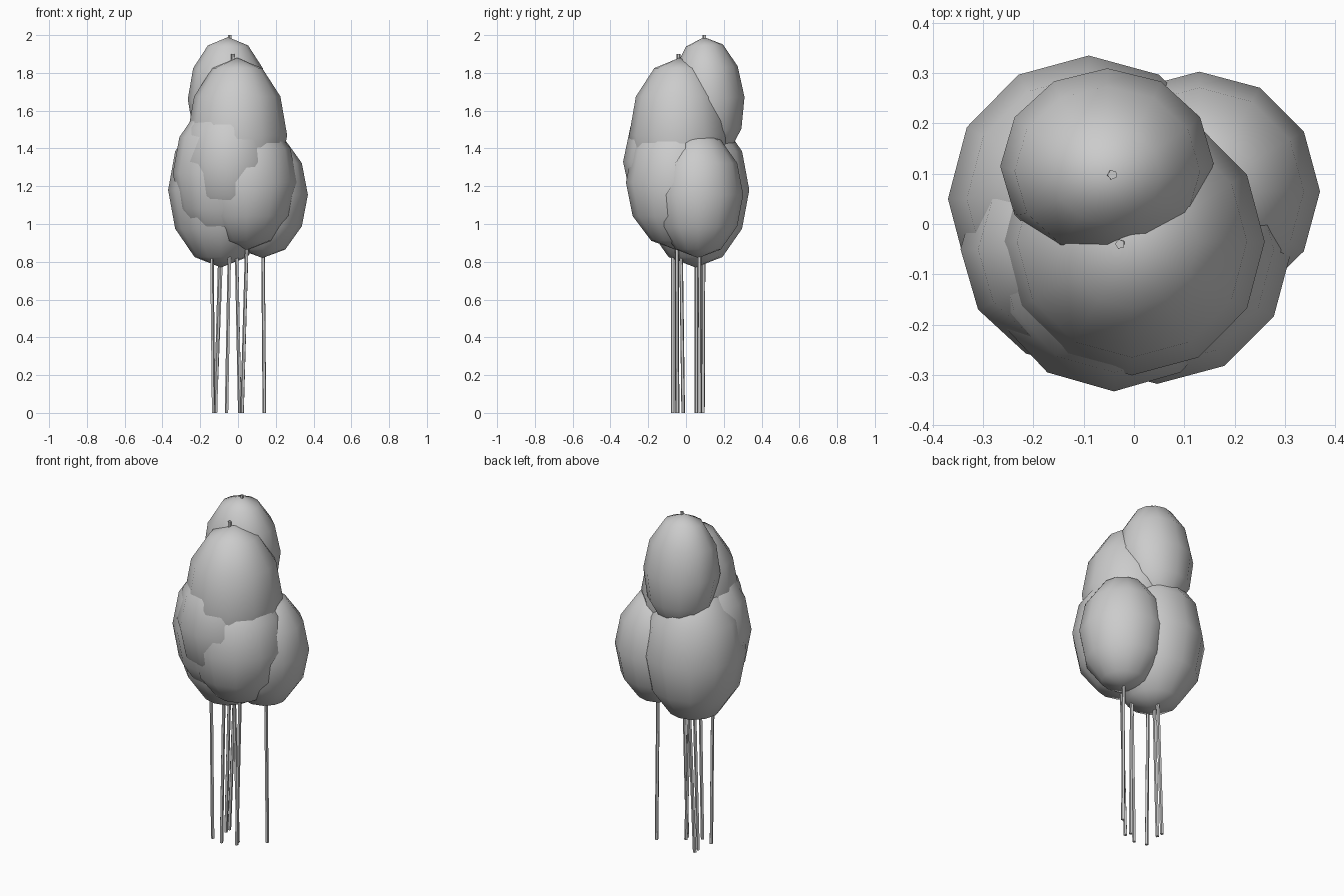
import bpy
from mathutils import Vector

if "Cube" in bpy.data.objects:
    bpy.data.objects.remove(bpy.data.objects["Cube"])

grey = bpy.data.materials.new("plain_grey")
grey.diffuse_color = (0.6, 0.6, 0.6, 1)
grey.use_nodes = True
grey.node_tree.nodes["Principled BSDF"].inputs["Base Color"].default_value = grey.diffuse_color


def foliage(name, centre, radii, tilt=0.0):
    """Smooth twelve-sided egg of leaves."""
    bpy.ops.mesh.primitive_uv_sphere_add(segments=12, ring_count=6, radius=1,
                                         location=centre, rotation=(tilt, 0, 0))
    ob = bpy.context.object
    ob.name = name
    ob.scale = radii
    ob.data.materials.append(grey)
    bpy.ops.object.shade_smooth()


def stem(name, foot, tip, radius=0.01):
    """Thin five-sided pole from the ground into the foliage."""
    a, b = Vector(foot), Vector(tip)
    d = b - a
    bpy.ops.mesh.primitive_cylinder_add(vertices=5, radius=radius, depth=d.length,
                                        location=(a + b) / 2)
    ob = bpy.context.object
    ob.name = name
    ob.rotation_euler = d.to_track_quat('Z', 'Y').to_euler()
    ob.data.materials.append(grey)
    bpy.ops.object.shade_smooth_by_angle()


# name, centre, radii, tilt, stem foot, stem tip
clumps = [
    ("top", (-0.053, 0.115, 1.66), (0.213, 0.195, 0.33), 0.06,
     (-0.12, 0.09, 0), (-0.043, 0.098, 2.0)),
    ("upper_front", (-0.004, -0.035, 1.47), (0.264, 0.266, 0.41), 0,
     (0.01, -0.015, 0), (-0.028, -0.04, 1.9)),
    ("front_right", (0.046, -0.05, 1.22), (0.268, 0.268, 0.357), 0,
     (0.022, -0.045, 0), (0.06, -0.05, 1.35)),
    ("front", (-0.04, -0.05, 1.33), (0.265, 0.283, 0.36), 0,
     (-0.06, -0.07, 0), (-0.035, -0.07, 1.4)),
    ("left", (-0.085, -0.05, 1.27), (0.26, 0.24, 0.38), 0,
     (-0.13, -0.05, 0), (-0.145, -0.05, 1.4)),
    ("back_left", (-0.09, 0.05, 1.18), (0.28, 0.285, 0.41), 0,
     (-0.118, 0.055, 0), (-0.08, 0.055, 1.4)),
    ("right", (0.13, 0.065, 1.155), (0.24, 0.238, 0.335), 0,
     (0.14, 0.075, 0), (0.128, 0.07, 1.4)),
]
for name, centre, radii, tilt, foot, tip in clumps:
    foliage(name + "_foliage", centre, radii, tilt)
    stem(name + "_stem", foot, tip)
